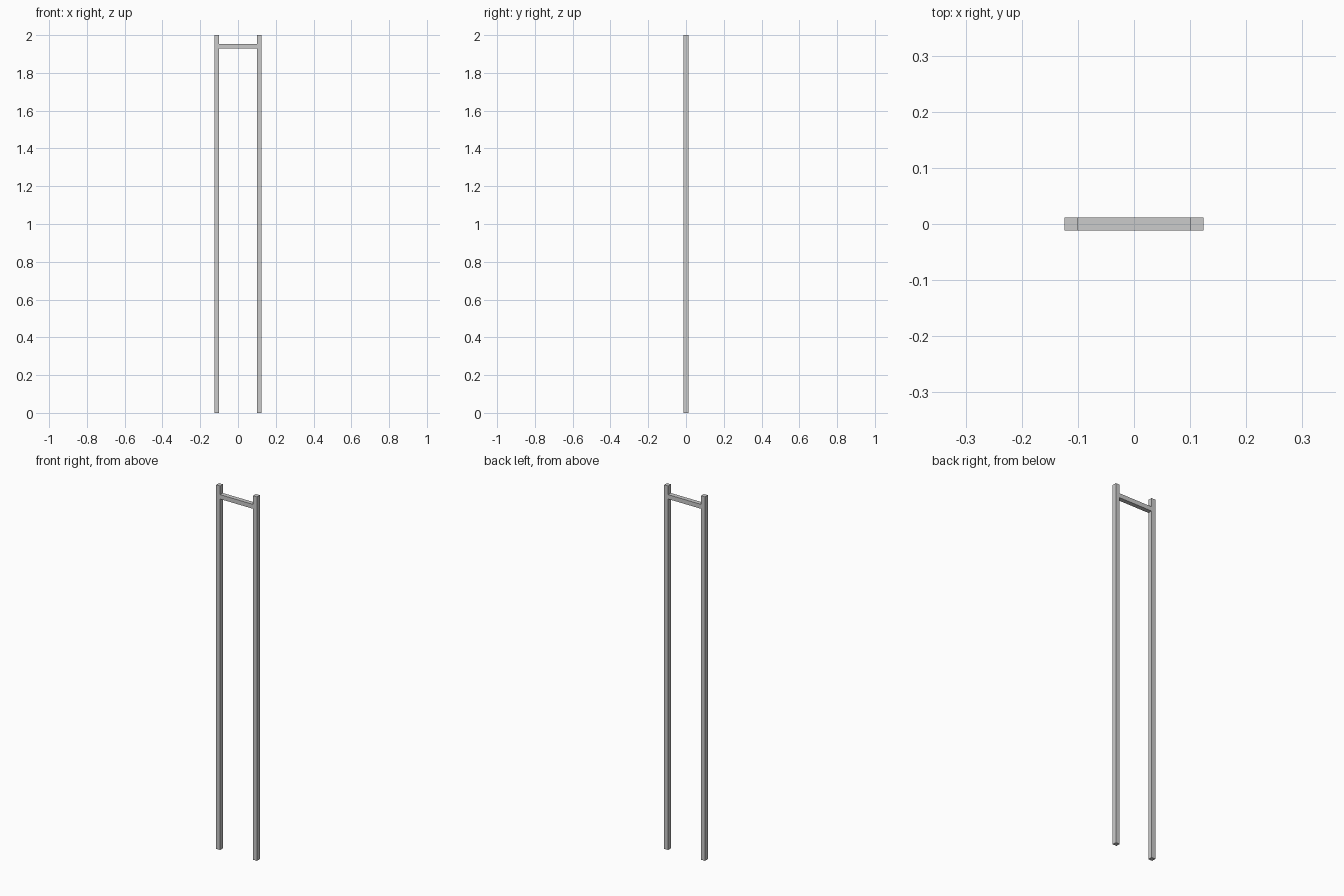
import bpy

if "Cube" in bpy.data.objects:
    bpy.data.objects.remove(bpy.data.objects["Cube"])

T = 0.024      # square bar thickness
INNER = 0.1    # half the gap between the posts
HEIGHT = 2.0


def box(name, center, size):
    bpy.ops.mesh.primitive_cube_add(size=1, location=center)
    ob = bpy.context.object
    ob.name = name
    ob.scale = size
    bpy.ops.object.transform_apply(location=False, rotation=False, scale=True)
    return ob


# two upright posts
for side, label in ((-1, "left"), (1, "right")):
    box(label + "_post", (side * (INNER + T / 2), 0, HEIGHT / 2), (T, T, HEIGHT))

# crossbar fitted between the posts near the top
box("crossbar", (0, 0, 1.94), (2 * INNER, T, T))
